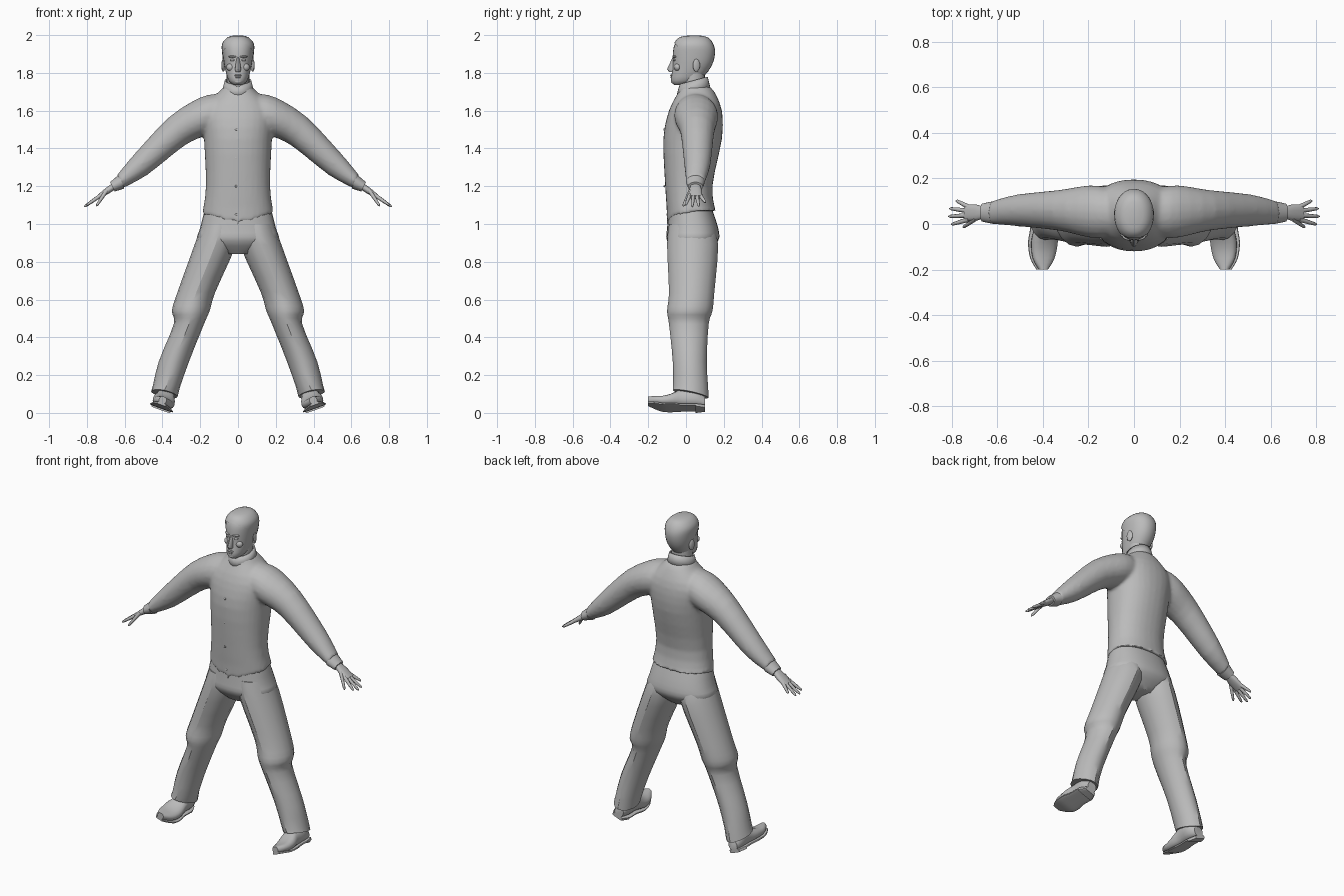
import bpy, bmesh, math
from mathutils import Vector

cube = bpy.data.objects.get("Cube")
if cube:
    bpy.data.objects.remove(cube)

shade = (0.5, 0.5, 0.5, 1)
grey = bpy.data.materials.new("plain_grey")
grey.use_nodes = True
grey.diffuse_color = shade
grey.node_tree.nodes["Principled BSDF"].inputs["Base Color"].default_value = shade


def signed_power(value, roundness):
    return math.copysign(abs(value) ** (2 / roundness), value)


def flowing(keys, steps=3):
    """Run a smooth spline through a few key tuples."""
    result = []
    last = len(keys) - 1
    for index in range(last):
        before, start = keys[max(index - 1, 0)], keys[index]
        end, after = keys[index + 1], keys[min(index + 2, last)]
        for step in range(steps):
            t = step / steps
            result.append(tuple(
                b + t * (c - a + t * (2 * a - 5 * b + 4 * c - d + t * (3 * (b - c) + d - a))) / 2
                for a, b, c, d in zip(before, start, end, after)))
    return result + [keys[last]]


def loft(bm, rings, side=1, count=20, roundness=2, caps=True):
    """Skin closed rings given as (centre, half axis u, half axis v)."""
    loops = []
    for centre, u, v in rings:
        loop = []
        for index in range(count):
            angle = math.tau * index / count
            point = (centre + u * signed_power(math.cos(angle), roundness)
                     + v * signed_power(math.sin(angle), roundness))
            loop.append(bm.verts.new((point.x * side, point.y, point.z)))
        loops.append(loop)
    faces = []
    for lower, upper in zip(loops, loops[1:]):
        for index in range(count):
            following = (index + 1) % count
            faces.append(bm.faces.new((lower[index], lower[following], upper[following], upper[index])))
    if caps:
        faces += [bm.faces.new(loops[0]), bm.faces.new(loops[-1])]
    bmesh.ops.recalc_face_normals(bm, faces=faces)


def level_ring(inner, outer, front, back, height, tilt=0):
    centre = Vector((inner + outer, front + back, height * 2)) / 2
    return centre, Vector(((outer - inner) / 2, 0, 0)), Vector((0, (back - front) / 2, tilt))


def centred_ring(width, front, back, height, tilt=0):
    return level_ring(-width, width, front, back, height, tilt)


def sleeve_ring(top_x, top_z, under_x, under_z, front, back):
    """Ring across the arm, from its top and underside edge points."""
    top, under = Vector((top_x, front, top_z)), Vector((under_x, back, under_z))
    across = (top - under) / 2
    across.y = 0
    return (top + under) / 2, across, Vector((0, (back - front) / 2, 0))


def finish(bm, name, angle=40):
    mesh = bpy.data.meshes.new(name)
    bm.to_mesh(mesh)
    bm.free()
    mesh.materials.append(grey)
    ob = bpy.data.objects.new(name, mesh)
    bpy.context.collection.objects.link(ob)
    bpy.ops.object.select_all(action='DESELECT')
    ob.select_set(True)
    bpy.context.view_layer.objects.active = ob
    bpy.ops.object.shade_smooth_by_angle(angle=math.radians(angle))
    return ob


def part(name, rings, side=1, count=20, roundness=2, angle=40):
    bm = bmesh.new()
    loft(bm, rings, side, count, roundness)
    return finish(bm, name, angle)


def blob(name, location, size, turn=0):
    bpy.ops.mesh.primitive_uv_sphere_add(segments=14, ring_count=8, location=location, rotation=(0, 0, turn))
    ob = bpy.context.object
    ob.name = name
    ob.scale = size
    ob.data.materials.append(grey)
    bpy.ops.object.shade_smooth()


# Jacket: torso and sleeves fused into one skin, with a pointed front hem
torso = [(.19, -.1, .16, 1.05), (.17, -.11, .14, 1.2), (.18, -.12, .19, 1.45),
         (.19, -.09, .19, 1.6), (.1, -.04, .15, 1.7), (.07, -.03, .12, 1.73)]
sleeve = [(.11, 1.69, .1, 1.48, -.06, .16), (.2, 1.67, .19, 1.46, -.06, .17),
          (.36, 1.57, .29, 1.41, -.03, .15), (.54, 1.38, .48, 1.26, -.01, .13),
          (.64, 1.26, .61, 1.19, 0, .1)]
bm = bmesh.new()
loft(bm, [centred_ring(*key) for key in flowing(torso)], count=32, roundness=2.2)
for vert in bm.verts:
    if vert.co.z < 1.06:
        vert.co.z += .02 if vert.co.y > .05 else -.06 * max(0, 1 - abs(vert.co.x) / .15)
for side in (1, -1):
    loft(bm, [sleeve_ring(*key) for key in flowing(sleeve)], side)
jacket = finish(bm, "jacket")
fuse = jacket.modifiers.new("fuse", 'REMESH')
fuse.mode = 'VOXEL'
fuse.voxel_size = .01
fuse.use_smooth_shade = True
soften = jacket.modifiers.new("soften", 'SMOOTH')
soften.iterations = 5

# Buttons down the jacket front
for height in (1.05, 1.2, 1.35, 1.5):
    blob("button", (-.01, -.115 + .3 * max(0, 1.1 - height), height), (.006, .004, .006))

# Collar band around the neck, dipped at the throat
bm = bmesh.new()
loft(bm, [centred_ring(.085 - rise / 4, rise / 4 - .05, .13 - rise / 4, 1.7 + rise, .02)
          for rise in (0, .03, .06)], count=24, caps=False)
for vert in bm.verts:
    if vert.co.y < 0 and abs(vert.co.x) < .015 and vert.co.z > 1.73:
        vert.co.z -= .02
collar = finish(bm, "collar")
collar.modifiers.new("thickness", 'SOLIDIFY').thickness = .008
part("neck", [centred_ring(.06, -.02, .1, height) for height in (1.68, 1.8)])

# Head, and close-cropped hair cut from the same profile
skull = flowing([(.02, -.06, -.02, 1.735), (.05, -.08, .07, 1.76), (.07, -.07, .13, 1.83), (.08, -.07, .15, 1.9),
                 (.08, -.06, .14, 1.95), (.05, -.03, .11, 1.985), (.01, .03, .06, 1.995)])
part("head", [centred_ring(*key) for key in skull], count=28, roundness=2.15)
puff = .004
bm = bmesh.new()
loft(bm, [centred_ring(width + puff, front - puff, back + puff, height + puff)
          for width, front, back, height in skull], count=28, roundness=2.15)
bmesh.ops.bisect_plane(bm, geom=bm.verts[:] + bm.edges[:] + bm.faces[:], plane_co=(0, -.06, 1.955),
                       plane_no=(0, .9, 1), clear_inner=True)
finish(bm, "hair")

# Face
nose = [(.007, -.07, -.05, 1.885), (.016, -.1, -.05, 1.82), (.013, -.09, -.05, 1.805)]
part("nose", [centred_ring(*key) for key in nose], count=12)
blob("upper_lip", (0, -.076, 1.787), (.02, .008, .005))
blob("lower_lip", (0, -.075, 1.777), (.017, .008, .005))
blob("chin", (0, -.067, 1.755), (.02, .013, .013))
for side in (1, -1):
    blob("brow", (side * .03, -.062, 1.886), (.022, .009, .006), side * .3)
    blob("eye", (side * .03, -.062, 1.868), (.013, .007, .006), side * .3)
    blob("cheek", (side * .04, -.046, 1.83), (.022, .017, .02), side * .3)
    blob("ear", (side * .078, .055, 1.84), (.009, .02, .034), side * .3)

# Trousers: the seat, then two creased legs with limbs attached
seat = [(.17, -.09, .13, 1.1), (.2, -.1, .17, .98), (.21, -.1, .17, .91), (.08, -.04, .1, .84)]
part("trouser_seat", [centred_ring(*key) for key in flowing(seat)], count=28, roundness=2.3)
leg = [(0, .19, -.09, .14, 1), (.01, .23, -.1, .17, .89), (.12, .32, -.09, .15, .64), (.15, .35, -.1, .14, .54),
       (.18, .34, -.09, .12, .47), (.26, .42, -.07, .11, .27), (.32, .46, -.07, .12, .1)]
shoe = flowing([(.1, .03, .06), (.05, .05, .11), (-.02, .05, .1), (-.08, .06, .07), (-.15, .05, .05), (-.2, .02, .04)])
across, up = Vector((.94, 0, .34)), Vector((-.34, 0, .94))
arm = Vector((.82, 0, -.57))
palm_normal = Vector((.57, 0, .82))


def shoe_ring(along, width, low, high):
    """Ring across the foot, rolled with the leg and lifted at the toe."""
    spring = max(0, -.12 - along) / 4
    base = Vector((.405, along, .028 + spring))
    return base + up * (low + high) / 2, across * width, up * (high - low) / 2


for side, label in ((1, "left_"), (-1, "right_")):
    rings = [level_ring(*key) for key in flowing(leg)]
    rings[-1][1].z, rings[-1][2].z = .014, -.02
    part(label + "trouser_leg", rings, side, 16, 1.85, 32)

    # Shoe, with its sole and heel following the same outline
    part(label + "shoe", [shoe_ring(along, width, 0, top) for along, width, top in shoe], side, 18, 2.4)
    part(label + "sole", [shoe_ring(along, width + puff, -.006, .006) for along, width, top in shoe], side, 18, 5)
    part(label + "heel", [shoe_ring(along, width + puff, -.014, 0) for along, width, top in shoe if along > .03],
         side, 18, 4)

    # Cuff
    part(label + "cuff", [sleeve_ring(.63, 1.262, .602, 1.188, 0, .1),
                          sleeve_ring(.677, 1.222, .652, 1.172, .01, .09)], side)

    # Hand: palm, then tapered fingers fanning out and a thumb
    wrist = Vector((.65, .05, 1.205))
    bm = bmesh.new()
    loft(bm, [(wrist + arm * reach, Vector((0, width, 0)), palm_normal * thickness) for reach, width, thickness in
              ((0, .024, .018), (.05, .035, .017), (.11, .037, .011))], side, 14, 2.4)
    digits = [(wrist + Vector((.05, -.03, -.035)), Vector((.05, -.035, -.075)))]
    for index, length in enumerate((.085, .1, .095, .06)):
        digits.append((wrist + arm * .1 + Vector((0, index * .02 - .032, 0)),
                       arm * length + Vector((0, index * .015 - .02, 0))))
    for root, stretch in digits:
        heading = stretch.normalized()
        wide = palm_normal.cross(heading).normalized()
        thick = heading.cross(wide)
        loft(bm, [(root + stretch * reach, wide * radius, thick * radius)
                  for reach, radius in ((-.1, .011), (.5, .009), (.9, .007), (1, .003))], side, 8)
    finish(bm, label + "hand", 50)
